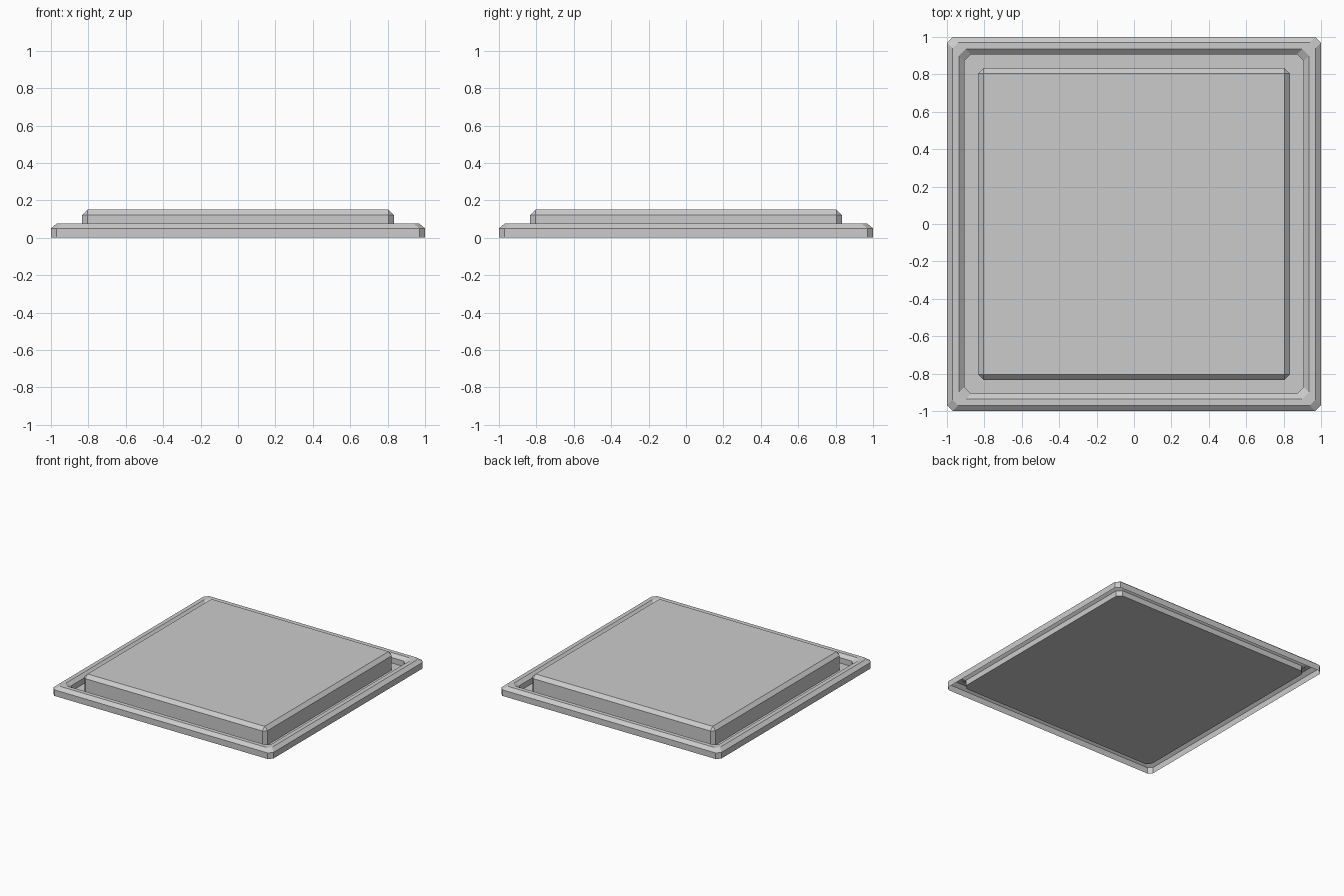
import bpy, bmesh

if "Cube" in bpy.data.objects:
    bpy.data.objects.remove(bpy.data.objects["Cube"])


def square_loop(bm, half, z, cut):
    """Square outline with its four corners cut off."""
    a, b = half, half - cut
    pts = [(a, -b), (a, b), (b, a), (-b, a), (-a, b), (-a, -b), (-b, -a), (b, -a)]
    return [bm.verts.new((x, y, z)) for x, y in pts]


def stepped_shell(name, steps):
    """Join stacked square outlines and close the last one."""
    bm = bmesh.new()
    loops = [square_loop(bm, *s) for s in steps]
    for lo, hi in zip(loops, loops[1:]):
        for i in range(8):
            j = (i + 1) % 8
            bm.faces.new((lo[i], lo[j], hi[j], hi[i]))
    bm.faces.new(loops[-1])
    bmesh.ops.remove_doubles(bm, verts=bm.verts, dist=0.0001)
    mesh = bpy.data.meshes.new(name)
    bm.to_mesh(mesh)
    bm.free()
    obj = bpy.data.objects.new(name, mesh)
    bpy.context.collection.objects.link(obj)
    return obj


FLOOR = 0.005

# Raised rim, open underneath, dropping inside to the floor plate
stepped_shell("rim_and_floor", [
    (1.0, 0.0, 0.03),
    (1.0, 0.05, 0.03),
    (0.97, 0.075, 0.03),
    (0.935, 0.075, 0.035),
    (0.907, 0.05, 0.035),
    (0.907, FLOOR, 0.035),
])

# Bevelled centre slab standing on the floor
stepped_shell("centre_slab", [
    (0.833, FLOOR, 0.028),
    (0.833, 0.122, 0.028),
    (0.805, 0.15, 0.0),
])
